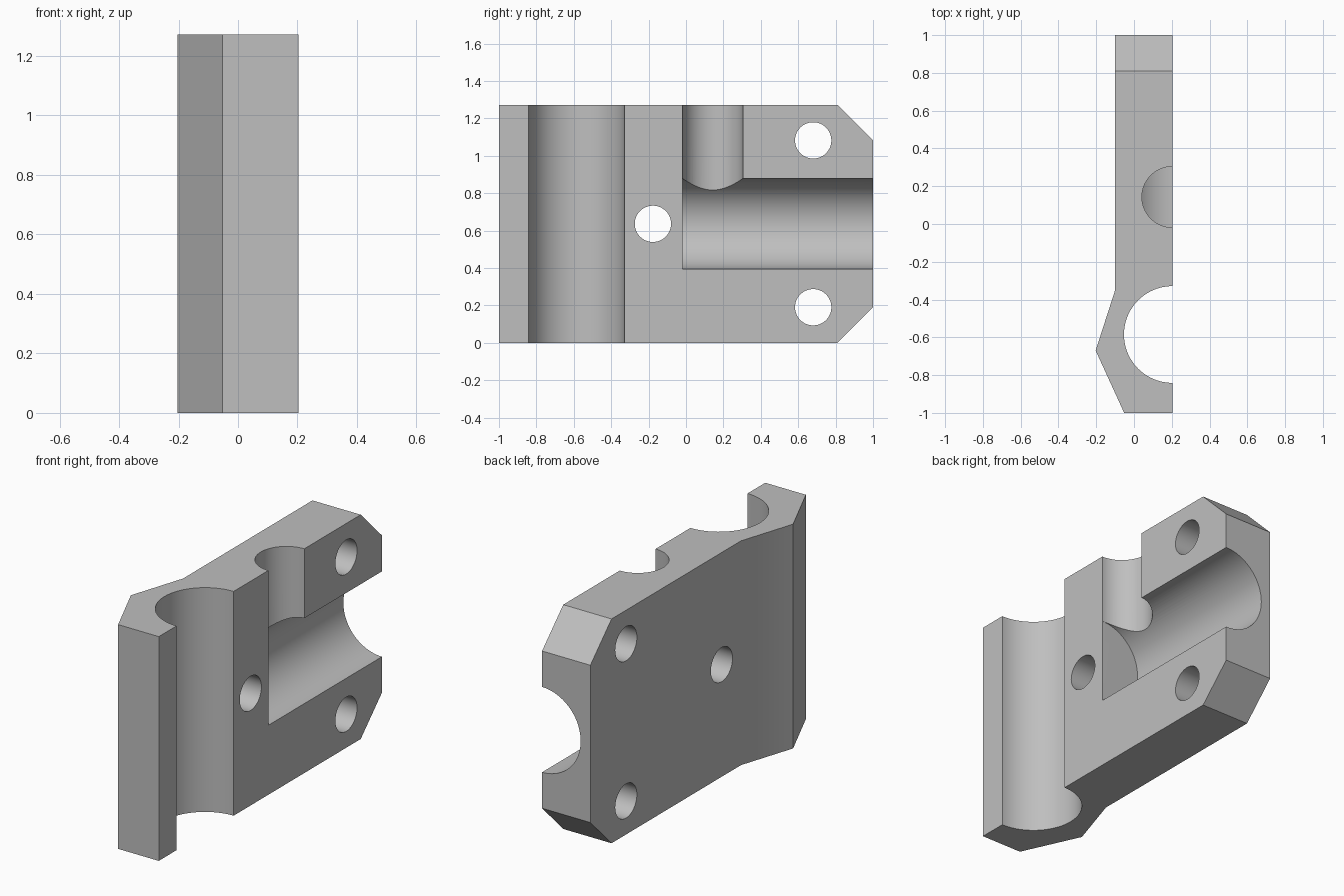
import bpy
import bmesh
from math import pi, radians
from mathutils import Matrix, Vector

if "Cube" in bpy.data.objects:
    bpy.data.objects.remove(bpy.data.objects["Cube"])

HEIGHT = 1.272
MID = HEIGHT / 2
FACE = 0.203          # flat mating face, on which the grooves are centred
BACK = -0.1
CHAMFER = 0.19

grey = bpy.data.materials.new("plain_grey")
grey.use_nodes = True
colour = (0.52, 0.52, 0.52, 1)
grey.diffuse_color = colour
grey.node_tree.nodes["Principled BSDF"].inputs["Base Color"].default_value = colour


def add_object(name, bm):
    bmesh.ops.recalc_face_normals(bm, faces=bm.faces)
    mesh = bpy.data.meshes.new(name)
    bm.to_mesh(mesh)
    bm.free()
    mesh.materials.append(grey)
    obj = bpy.data.objects.new(name, mesh)
    bpy.context.collection.objects.link(obj)
    return obj


def prism(name, points, offset):
    bm = bmesh.new()
    face = bm.faces.new([bm.verts.new(p) for p in points])
    ext = bmesh.ops.extrude_face_region(bm, geom=[face])
    verts = [v for v in ext["geom"] if isinstance(v, bmesh.types.BMVert)]
    bmesh.ops.translate(bm, verts=verts, vec=offset)
    return add_object(name, bm)


def cylinder(name, start, end, radius):
    start, end = Vector(start), Vector(end)
    axis = end - start
    turn = axis.to_track_quat("Z", "Y").to_matrix().to_4x4()
    bm = bmesh.new()
    bmesh.ops.create_cone(bm, cap_ends=True, segments=96, radius1=radius,
                          radius2=radius, depth=axis.length,
                          matrix=Matrix.Translation((start + end) / 2) @ turn)
    return add_object(name, bm)


# Clamp body: plan outline pulled upwards
outline = [(FACE, -1), (FACE, 1), (BACK, 1), (BACK, -0.35),
           (-FACE, -0.67), (-0.052, -1)]
body = prism("clamp_half", [(x, y, 0) for x, y in outline], (0, 0, HEIGHT))

# Grooves: rod channel, side bore and the small port that opens into it
cutters = [
    cylinder("rod_channel_cutter", (FACE, -0.585, -0.2), (FACE, -0.585, HEIGHT + 0.2), 0.256),
    cylinder("side_bore_cutter", (FACE, -0.018, MID), (FACE, 1.2, MID), 0.242),
    cylinder("port_cutter", (FACE, 0.143, MID), (FACE, 0.143, HEIGHT + 0.2), 0.161),
]

# Bolt holes through the plate
for i, (y, z) in enumerate([(-0.177, MID), (0.68, MID + 0.446), (0.68, MID - 0.446)]):
    cutters.append(cylinder(f"bolt_hole_cutter_{i + 1}", (-0.5, y, z), (0.5, y, z), 0.097))

# Chamfered upper and lower back corners
for name, side in (("upper", 1), ("lower", -1)):
    corner = [(1 - CHAMFER - 0.2, MID + 0.2), (1.2, MID - CHAMFER - 0.2), (1.2, MID + 0.2)]
    cutters.append(prism(f"{name}_corner_cutter",
                         [(-0.5, y, MID + side * z) for y, z in corner], (1, 0, 0)))

for cutter in cutters:
    cutter.hide_render = True
    mod = body.modifiers.new(cutter.name, "BOOLEAN")
    mod.operation = "DIFFERENCE"
    mod.solver = "EXACT"
    mod.object = cutter

# Bake the cuts, then drop the cutters
bpy.context.view_layer.update()
graph = bpy.context.evaluated_depsgraph_get()
result = bpy.data.meshes.new_from_object(body.evaluated_get(graph))
body.modifiers.clear()
body.data = result
for cutter in cutters:
    bpy.data.objects.remove(cutter)
result.materials.clear()
result.materials.append(grey)
result.polygons.foreach_set("material_index", [0] * len(result.polygons))

# Smooth bores, crisp edges
bpy.ops.object.select_all(action="DESELECT")
body.select_set(True)
bpy.context.view_layer.objects.active = body
bpy.ops.object.shade_smooth_by_angle(angle=radians(30))
